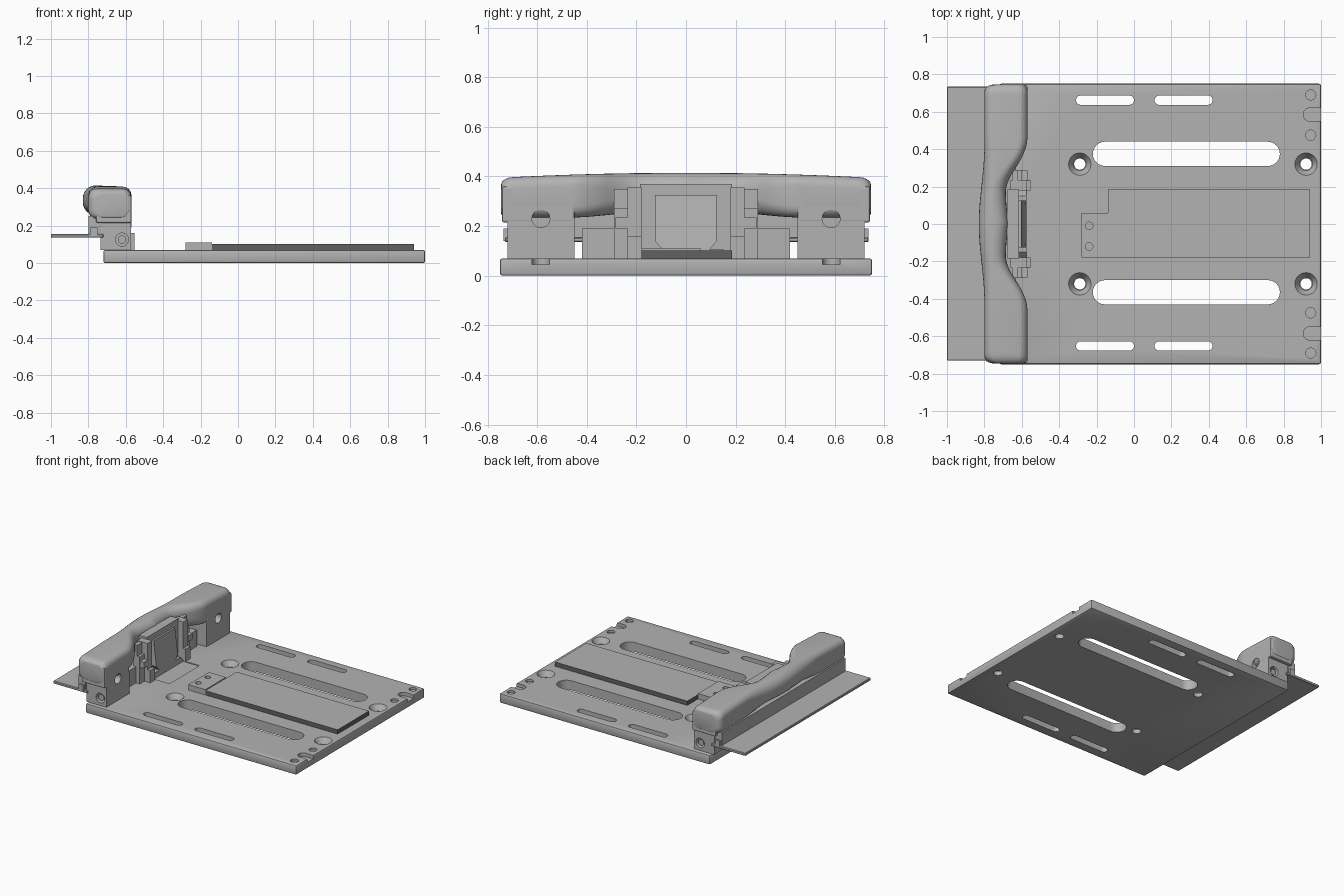
import bpy, bmesh, math
from mathutils import Matrix, Vector

if "Cube" in bpy.data.objects:
    bpy.data.objects.remove(bpy.data.objects["Cube"])


def material(name, value):
    m = bpy.data.materials.new(name)
    m.use_nodes = True
    col = (value, value, value, 1)
    m.diffuse_color = col
    m.node_tree.nodes["Principled BSDF"].inputs["Base Color"].default_value = col
    return m


GREY = material("plain grey", 0.45)
DARK = material("dark grey", 0.12)


def finish(name, bm, mats=(GREY,)):
    bmesh.ops.recalc_face_normals(bm, faces=bm.faces)
    me = bpy.data.meshes.new(name)
    bm.to_mesh(me)
    bm.free()
    for m in mats:
        me.materials.append(m)
    ob = bpy.data.objects.new(name, me)
    bpy.context.collection.objects.link(ob)
    return ob


def box(name, x, y, z, bevel=0, segments=2):
    bm = bmesh.new()
    bmesh.ops.create_cube(bm, size=1)
    for v in bm.verts:
        v.co = [(r[0] + r[1]) / 2 + c * (r[1] - r[0]) for c, r in zip(v.co, (x, y, z))]
    if bevel:
        bmesh.ops.bevel(bm, geom=bm.edges[:], offset=bevel, segments=segments,
                        profile=0.5, affect='EDGES')
    return finish(name, bm)


def prism(name, points, low, high, axis='z'):
    """Extrude an outline along z, or along x for (y, z) outlines."""
    bm = bmesh.new()
    place = (lambda a, b, h: (a, b, h)) if axis == 'z' else (lambda a, b, h: (h, a, b))
    face = bm.faces.new([bm.verts.new(place(a, b, low)) for a, b in points])
    new = bmesh.ops.extrude_face_region(bm, geom=[face])["geom"]
    bmesh.ops.translate(bm, vec=Vector(place(0, 0, high - low)),
                        verts=[g for g in new if isinstance(g, bmesh.types.BMVert)])
    return finish(name, bm)


def slot(x0, x1, y, r, low, high):
    pts = []
    for cx, start in ((x1 - r, -90), (x0 + r, 90)):
        for i in range(13):
            a = math.radians(start + i * 15)
            pts.append((cx + r * math.cos(a), y + r * math.sin(a)))
    return prism("slot_cutter", pts, low, high)


def drill(center, r1, depth, axis='Z', r2=None):
    bm = bmesh.new()
    bmesh.ops.create_cone(bm, cap_ends=True, segments=32, radius1=r1,
                          radius2=r1 if r2 is None else r2, depth=depth)
    turn = {'X': Matrix.Rotation(math.pi / 2, 4, 'Y'),
            'Y': Matrix.Rotation(math.pi / 2, 4, 'X'), 'Z': Matrix()}[axis]
    bmesh.ops.transform(bm, matrix=Matrix.Translation(center) @ turn, verts=bm.verts)
    return finish("drill_cutter", bm)


def cut(ob, cutters):
    """Subtract the cutters, keep the result as plain mesh and drop the cutters."""
    for c in cutters:
        c.hide_render = True
        mod = ob.modifiers.new("cut", 'BOOLEAN')
        mod.object, mod.operation, mod.solver = c, 'DIFFERENCE', 'EXACT'
    graph = bpy.context.evaluated_depsgraph_get()
    mesh = bpy.data.meshes.new_from_object(ob.evaluated_get(graph))
    ob.modifiers.clear()
    ob.data = mesh
    for c in cutters:
        bpy.data.objects.remove(c)


def smooth(ob, angle=35):
    bpy.ops.object.select_all(action='DESELECT')
    ob.select_set(True)
    bpy.context.view_layer.objects.active = ob
    bpy.ops.object.shade_smooth_by_angle(angle=math.radians(angle))


def ease(t):
    t = max(0, min(1, t))
    return t * t * (3 - 2 * t)


# Base plate with slots, countersunk holes and end notches
base = box("base_plate", (-0.72, 1), (-0.75, 0.75), (0, 0.07), 0.01)
cutters = [box("pocket_cutter", (-0.62, -0.44), (-0.17, 0.18), (0.064, 0.09))]
for s in (-1, 1):
    cutters.append(slot(-0.22, 0.78, 0.005 + s * 0.37, 0.065, -0.1, 0.2))
    for x0, x1 in ((-0.31, 0), (0.11, 0.42)):
        cutters.append(slot(x0, x1, 0.005 + s * 0.657, 0.025, -0.1, 0.2))
    for x in (-0.29, 0.92):
        cutters.append(drill((x, s * 0.32, 0.03), 0.03, 0.3))
        cutters.append(drill((x, s * 0.32, 0.055), 0.035, 0.05, r2=0.066))
    cutters.append(slot(0.905, 1.2, s * 0.585, 0.035, 0.045, 0.1))
    for y in (0.475, 0.69):
        cutters.append(drill((0.945, s * y, 0.08), 0.027, 0.05))
cut(base, cutters)
smooth(base)

# Long sensor board with dark edges
board = box("sensor_board", (-0.14, 0.94), (-0.18, 0.185), (0.069, 0.102))
board.data.materials.append(DARK)
for p in board.data.polygons:
    p.material_index = 0 if abs(p.normal.z) > 0.5 else 1

# Connector block with two screw holes
connector = prism("connector_block", [(-0.28, -0.18), (-0.14, -0.18), (-0.14, 0.06), (-0.28, 0.06)],
                  0.069, 0.11)
cut(connector, [drill((-0.24, y, 0.1), 0.02, 0.05) for y in (-0.01, -0.12)])

# Flat sheet and upright wall behind the handle
box("rear_sheet", (-1, -0.72), (-0.73, 0.735), (0.135, 0.155), 0.004, 1)
box("rear_wall", (-0.8, -0.74), (-0.72, 0.72), (0.14, 0.25))
box("rear_lip", (-0.79, -0.75), (-0.735, 0.735), (0.14, 0.19))

# Handle grip, lofted along y with a waisted front and a bulging back
bm = bmesh.new()
rings = []
END = 0.745
ys = [i / 40 * 0.70 for i in range(-40, 41)]
cap = [0.70 + 0.045 * math.sin(math.radians(a)) for a in (20, 40, 60, 75, 90)]
ys = [-y for y in reversed(cap)] + ys + cap
for y in ys:
    a = abs(y)
    t = ease((a - 0.17) / 0.29)
    inset = 0.045 - math.sqrt(max(0, 0.045 ** 2 - max(0, a - 0.70) ** 2))
    left = -0.83 + 0.03 * ease(a / 0.42) + inset
    right = -0.67 - 0.015 * math.sin(math.pi * min(1, a / 0.34)) + 0.10 * t - inset * 0.4
    top = 0.415 - 0.02 * (a / END) ** 2 - inset * 0.6
    low = 0.255 - 0.02 * t + inset * 0.3
    r = 0.07 - 0.025 * t
    ring = []
    for cx, cz, start in ((right - r, top - r, 0), (left + r, top - r, 90),
                          (left + r, low + r, 180), (right - r, low + r, 270)):
        for i in range(7):
            ang = math.radians(start + i * 15)
            ring.append(bm.verts.new((cx + r * math.cos(ang), y, cz + r * math.sin(ang))))
    rings.append(ring)
for a, b in zip(rings, rings[1:]):
    for i in range(len(a)):
        j = (i + 1) % len(a)
        bm.faces.new((a[i], a[j], b[j], b[i]))
bm.faces.new(rings[0])
bm.faces.new(rings[-1])
smooth(finish("handle_grip", bm), 45)


def span(side, a, b):
    return tuple(sorted((side * a, side * b)))


for s, label in ((-1, "right"), (1, "left")):
    # Handle end block and the foot beneath it
    block = box(label + "_handle_block", (-0.76, -0.57), span(s, 0.45, 0.742), (0.215, 0.36), 0.008)
    foot = box(label + "_handle_foot", (-0.735, -0.571), span(s, 0.45, 0.72), (0.069, 0.23))
    cut(block, [drill((-0.57, s * 0.585, 0.23), 0.036, 0.12, 'X')])
    cut(foot, [drill((-0.57, s * 0.585, 0.23), 0.036, 0.12, 'X'),
               drill((-0.62, s * 0.72, 0.125), 0.035, 0.16, 'Y')])
    ring = drill((-0.62, s * 0.67, 0.125), 0.022, 0.08, 'Y')
    ring.name = label + "_foot_pin"
    smooth(ring)
    # Hook under the grip
    prism(label + "_hook", [(s * 0.45, 0.37), (s * 0.35, 0.37), (s * 0.37, 0.34),
                            (s * 0.38, 0.28), (s * 0.43, 0.32), (s * 0.45, 0.32)],
          -0.72, -0.62, 'x')
    # Latch side columns, stepped at the bottom
    box(label + "_latch_column", (-0.66, -0.575), span(s, 0.18, 0.235), (0.069, 0.355))
    box(label + "_latch_step", (-0.66, -0.553), span(s, 0.18, 0.235), (0.069, 0.16))
    box(label + "_latch_wing", (-0.65, -0.6), span(s, 0.23, 0.29), (0.069, 0.27))
    box(label + "_latch_tab", (-0.65, -0.62), span(s, 0.23, 0.29), (0.25, 0.35))
    box(label + "_latch_pin", (-0.61, -0.57), span(s, 0.23, 0.285), (0.19, 0.235))

# Latch base, body and raised clipped panel
box("latch_base", (-0.735, -0.63), (-0.42, 0.42), (0.069, 0.19))
box("latch_body", (-0.68, -0.615), (-0.185, 0.185), (0.069, 0.37))
prism("latch_skirt", [(-0.19, 0.064), (0.19, 0.064), (0.15, 0.105), (-0.15, 0.105)],
      -0.62, -0.575, 'x')
panel = prism("latch_panel", [(-0.125, 0.14), (-0.095, 0.105), (0.095, 0.105), (0.125, 0.14),
                              (0.125, 0.325), (-0.125, 0.325)], -0.63, -0.575, 'x')
for v in panel.data.vertices:
    v.co.x -= 0.12 * (v.co.z - 0.105)
